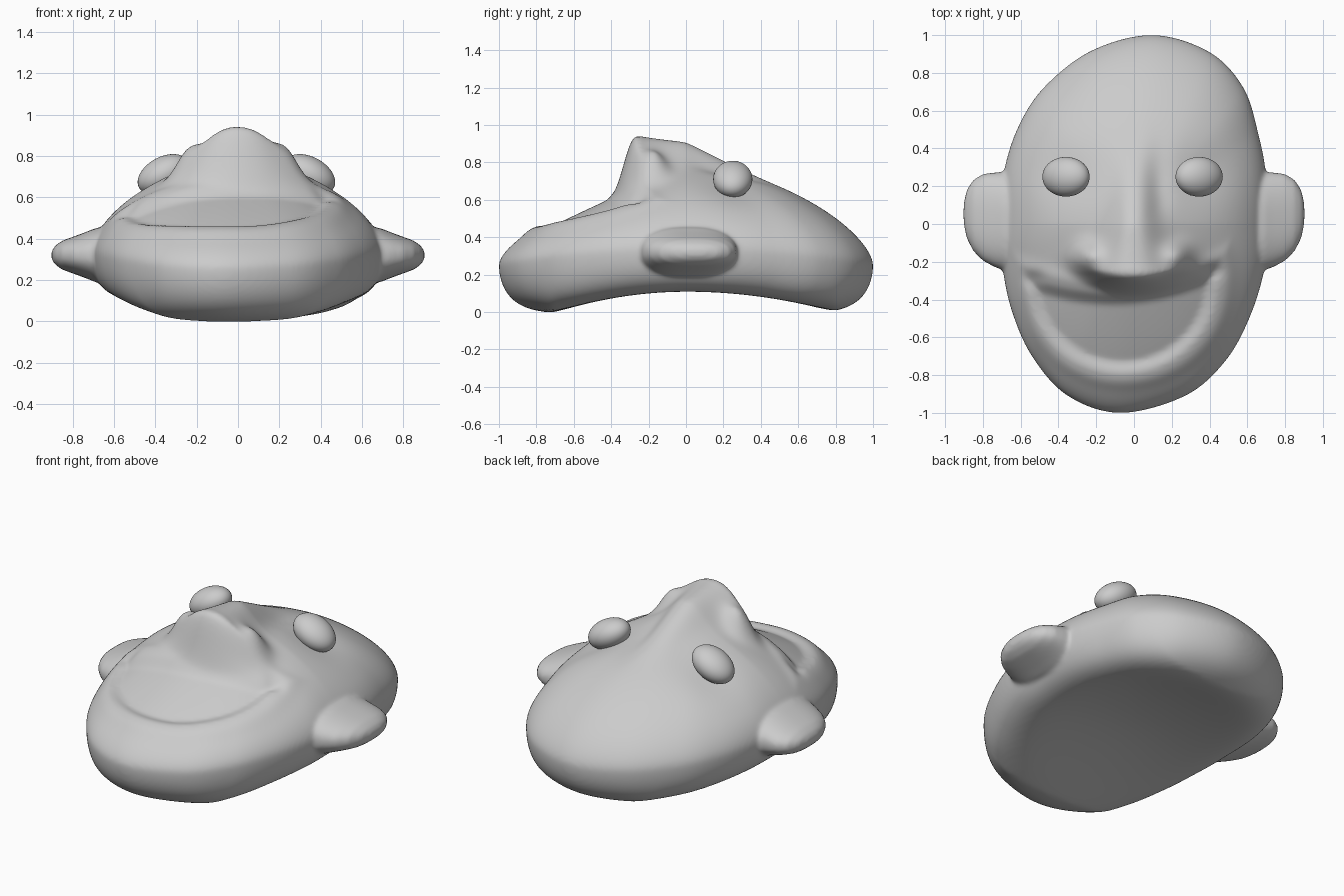
import bpy, bmesh, math
from mathutils import Vector, Matrix

if "Cube" in bpy.data.objects:
    bpy.data.objects.remove(bpy.data.objects["Cube"])

# Head outline seen from above (slightly lopsided)
OUTLINE = [(0.1, 1.0), (0.4, 0.91), (0.58, 0.72), (0.66, 0.47), (0.7, 0.25), (0.705, 0.0),
           (0.69, -0.24), (0.61, -0.5), (0.48, -0.73), (0.27, -0.91), (-0.07, -1.0),
           (-0.35, -0.91), (-0.54, -0.7), (-0.65, -0.45), (-0.7, -0.2), (-0.71, 0.0),
           (-0.69, 0.27), (-0.61, 0.52), (-0.47, 0.73), (-0.22, 0.92)]


def closed_spline(pts, steps):
    out, n = [], len(pts)
    for i in range(n):
        a, b, c, d = (Vector(pts[(i + k) % n]) for k in (-1, 0, 1, 2))
        for j in range(steps):
            t = j / steps
            out.append(0.5 * (2 * b + (c - a) * t + (2 * a - 5 * b + 4 * c - d) * t ** 2
                              + (3 * b - a - 3 * c + d) * t ** 3))
    return out


def smooth(a, b, v):
    t = min(1, max(0, (v - a) / (b - a)))
    return t * t * (3 - 2 * t)


def bump(x, y, cx, cy, rx, ry):
    return math.exp(-((x - cx) / rx) ** 2 - ((y - cy) / ry) ** 2)


def edge_height(y):
    return 0.33 - 0.08 * y * y


def nose(x, y):
    t = min(1, max(0, (0.5 - y) / 0.75))
    ridge = 0.23 * t ** 1.9 * math.exp(-abs(x / (0.09 + 0.17 * t ** 3)) ** 2.3)
    wings = sum(0.085 * bump(x, y, cx, -0.17, 0.075, 0.07) for cx in (-0.245, 0.235))
    return (ridge + wings) * smooth(-0.39, -0.27, y - 0.9 * x * x)


def mouth(x, y):
    u = x + 0.06
    upper = -0.375 + 0.42 * u * u + 0.05 * u
    d = min(upper - y, 0.48 * (1 - math.hypot(u / 0.49, (y + 0.3) / 0.475)))
    lip = 0.012 * math.exp(-((d + 0.06) / 0.045) ** 2)
    fold = sum(0.02 * bump(x, y, cx, cy, 0.05, 0.04) for cx, cy in ((-0.53, -0.29), (0.42, -0.25)))
    return lip - 0.04 * smooth(-0.02, 0.06, d) - fold


def top_height(x, y, s, e, sn):
    p = 1.65 + 0.5 * min(0, sn)
    a = 0.15 + 0.04 * min(0, sn)
    z = e + a * math.sqrt(max(0, 1 - s ** (6 - 2 * min(0, sn)))) + (0.8 - a - e) * (1 - s ** p)
    sockets = sum(0.03 * bump(x, y, cx, 0.25, 0.2, 0.17) for cx in (-0.34, 0.34))
    sockets += 0.02 * bump(x, y, 0.13, 0.2, 0.06, 0.2)
    return z + (nose(x, y) + mouth(x, y) - sockets) * smooth(1.0, 0.85, s)


def bottom_height(y, s, e):
    zb = max(0, 0.11 * (1 - (y / (0.8 if y > 0 else 0.72)) ** 2)) - 0.01
    zb += 0.035 * max(0, 1 - (s / 0.8) ** 2) ** 1.5 * smooth(-0.9, 0.1, y)
    return e - (e - zb) * math.sqrt(max(0, 1 - s ** 9))


def bridge(bm, a, b):
    n = len(a)
    for i in range(n):
        bm.faces.new((a[i], a[(i + 1) % n], b[(i + 1) % n], b[i]))


def cap(bm, co, ring):
    c = bm.verts.new(co)
    for i in range(len(ring)):
        bm.faces.new((c, ring[i], ring[(i + 1) % len(ring)]))


def finish(bm, name):
    bmesh.ops.recalc_face_normals(bm, faces=bm.faces)
    for f in bm.faces:
        f.smooth = True
    me = bpy.data.meshes.new(name)
    bm.to_mesh(me)
    bm.free()
    ob = bpy.data.objects.new(name, me)
    bpy.context.collection.objects.link(ob)
    return ob


# Head: concentric outline rings, face on top and hollow underside
outline = closed_spline(OUTLINE, 12)
bm = bmesh.new()


def head_ring(s, top):
    ring = []
    for p in outline:
        x, y = p * s
        e = edge_height(p.y)
        z = top_height(x, y, s, e, p.y / p.length) if top else bottom_height(y, s, e)
        ring.append(bm.verts.new((x, y, z)))
    return ring


N, M = 100, 40
rings = [head_ring(math.sin(k / N * math.pi / 2), True) for k in range(1, N + 1)]
rings += [head_ring(math.sin(k / M * math.pi / 2), False) for k in range(M - 1, 0, -1)]
for a, b in zip(rings, rings[1:]):
    bridge(bm, a, b)
cap(bm, (0, 0, top_height(0, 0, 0, 0.33, 0)), rings[0])
cap(bm, (0, 0, bottom_height(0, 0, 0.33)), rings[-1])

# Ears: flared at the root, tapering to a thin rim (x, y radius, z radius)
EAR = [(0.5, 0.25, 0.1), (0.62, 0.27, 0.14), (0.69, 0.26, 0.13), (0.74, 0.25, 0.11), (0.8, 0.23, 0.088),
       (0.85, 0.19, 0.07), (0.885, 0.13, 0.045), (0.9, 0.065, 0.022)]
for side in (1, -1):
    rings = []
    for x, ry, rz in EAR:
        cy = 0.015 + 0.2 * max(0, x - 0.7)
        ring = []
        for i in range(48):
            c, s = math.cos(i / 48 * math.tau), math.sin(i / 48 * math.tau)
            ring.append(bm.verts.new((side * x, cy + ry * math.copysign(abs(c) ** 0.85, c),
                                      0.32 + rz * math.copysign(abs(s) ** 0.85, s))))
        rings.append(ring)
    for a, b in zip(rings, rings[1:]):
        bridge(bm, a, b)
    cap(bm, (side * 0.904, 0.055, 0.32), rings[-1])
    cap(bm, (side * 0.5, 0.015, 0.32), rings[0])

# Fuse head and ears into one soft skin
head = finish(bm, "head_with_ears")
fuse = head.modifiers.new("fuse", 'REMESH')
fuse.mode = 'VOXEL'
fuse.voxel_size = 0.012
fuse.use_smooth_shade = True
soften = head.modifiers.new("soften", 'SMOOTH')
soften.factor = 0.5
soften.iterations = 8

# Bulging eyes, tilted outwards
for cx, label in ((0.345, "right"), (-0.36, "left")):
    bm = bmesh.new()
    m = (Matrix.Translation((cx, 0.25, 0.71)) @ Matrix.Rotation(math.copysign(0.5, cx), 4, 'Y')
         @ Matrix.Diagonal((0.135, 0.105, 0.085, 1)))
    bmesh.ops.create_uvsphere(bm, u_segments=40, v_segments=24, radius=1, matrix=m)
    finish(bm, label + "_eye")
